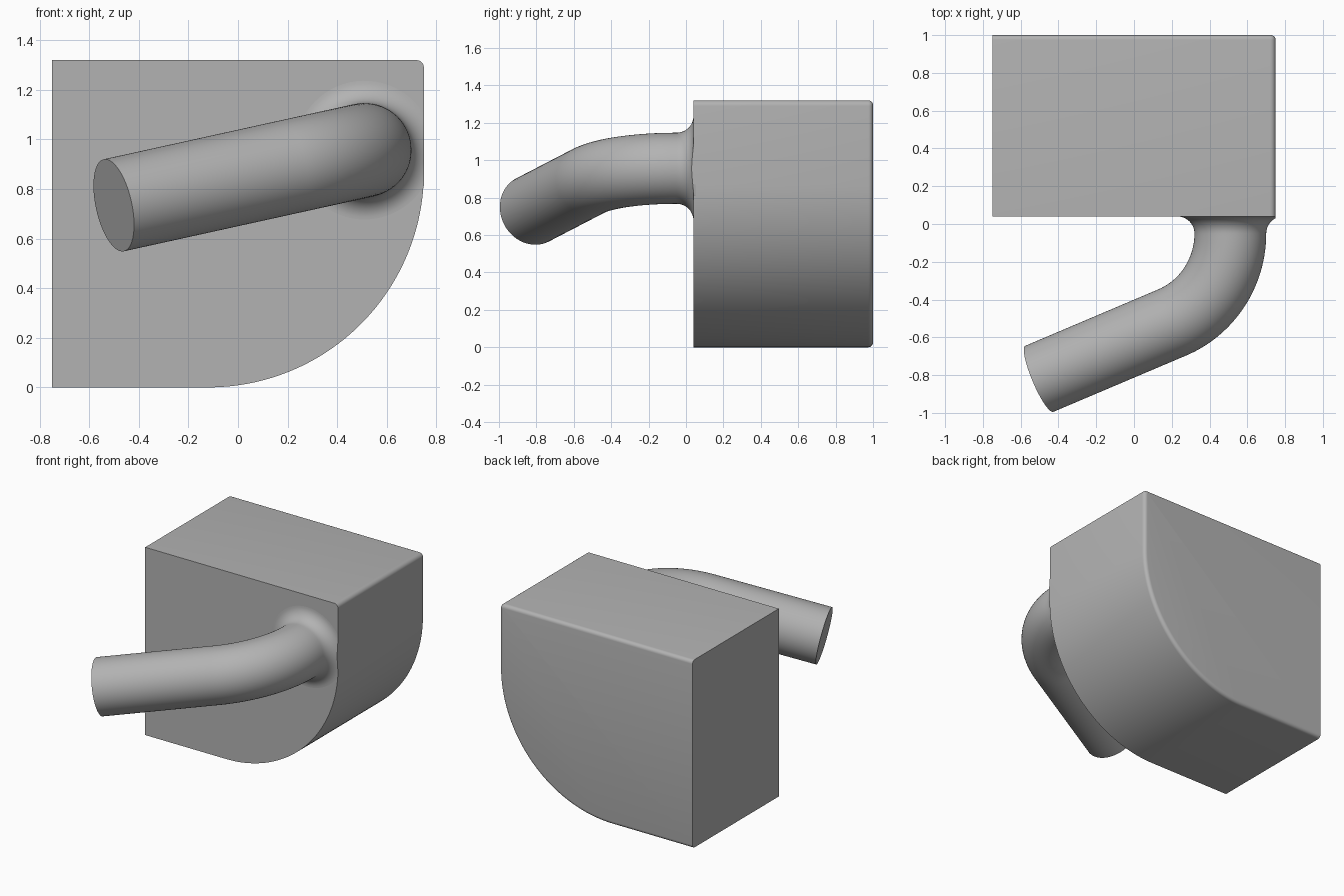
import bpy, bmesh
from math import sin, cos, pi, radians
from mathutils import Vector

cube = bpy.data.objects.get("Cube")
if cube:
    bpy.data.objects.remove(cube, do_unlink=True)

grey = bpy.data.materials.new("light grey")
grey.use_nodes = True
color = (0.45, 0.45, 0.45, 1)
grey.diffuse_color = color
grey.node_tree.nodes["Principled BSDF"].inputs["Base Color"].default_value = color


def finish(bm, name):
    bmesh.ops.recalc_face_normals(bm, faces=bm.faces)
    mesh = bpy.data.meshes.new(name)
    bm.to_mesh(mesh)
    bm.free()
    mesh.materials.append(grey)
    obj = bpy.data.objects.new(name, mesh)
    bpy.context.collection.objects.link(obj)
    bpy.ops.object.select_all(action="DESELECT")
    obj.select_set(True)
    bpy.context.view_layer.objects.active = obj
    bpy.ops.object.shade_smooth_by_angle(angle=radians(30))
    return obj


def arc(cx, cz, r, start, end, steps):
    angles = [radians(start + (end - start) * i / steps) for i in range(steps + 1)]
    return [(cx + r * cos(a), cz + r * sin(a)) for a in angles]


# Block: rounded outline extruded from front to back
SIDE, TOP, FRONT, BACK = 0.75, 1.32, 0.04, 1.0
big, small = 0.87, 0.03
outline = [(-SIDE, TOP), (-SIDE, 0)]
outline += arc(SIDE - big, big, big, -90, 0, 48)
outline += arc(SIDE - small, TOP - small, small, 0, 90, 6)
bm = bmesh.new()
face = bm.faces.new([bm.verts.new((x, FRONT, z)) for x, z in outline])
extruded = bmesh.ops.extrude_face_region(bm, geom=[face])["geom"]
bmesh.ops.translate(bm, vec=(0, BACK - FRONT, 0),
                    verts=[v for v in extruded if isinstance(v, bmesh.types.BMVert)])
# Rounded back rim, left sharp along the straight upright side
rim = [e for e in bm.edges if all(v.co.y > BACK - 0.01 for v in e.verts)
       and any(v.co.x > -SIDE + 0.01 for v in e.verts)]
bmesh.ops.bevel(bm, geom=rim, offset=0.025, segments=5, profile=0.5, affect="EDGES")
finish(bm, "block")

# Bent tube: flared root, circular bend, then a straight run
RADIUS, FILLET, BEND, RUN = 0.19, 0.09, 0.51, 0.78
TURN = radians(67.5)
SIDES = 64
start = Vector((0.51, FRONT - FILLET, 0.957))
across = Vector((-0.977, 0, -0.215)).normalized()
out = Vector((0, -1, 0))
normal = across.cross(out)

rings = [(start - out * (FILLET + 0.01), 0, RADIUS + FILLET)]
for i in range(12, 0, -1):
    t = i / 12 * pi / 2
    rings.append((start - out * FILLET * sin(t), 0, RADIUS + FILLET * (1 - cos(t))))
for i in range(33):
    a = TURN * i / 32
    rings.append((start + across * BEND * (1 - cos(a)) + out * BEND * sin(a), a, RADIUS))
heading = across * sin(TURN) + out * cos(TURN)
rings.append((rings[-1][0] + heading * RUN, TURN, RADIUS))

bm = bmesh.new()
loops = []
for centre, a, r in rings:
    side = across * cos(a) - out * sin(a)
    loops.append([bm.verts.new(centre + r * (side * cos(t) + normal * sin(t)))
                  for t in (2 * pi * k / SIDES for k in range(SIDES))])
for lower, upper in zip(loops, loops[1:]):
    for k in range(SIDES):
        n = (k + 1) % SIDES
        bm.faces.new((lower[k], lower[n], upper[n], upper[k]))
bm.faces.new(loops[0])
bm.faces.new(loops[-1])

# Trim the flare flush with the side of the block and close the cut
cut = bmesh.ops.bisect_plane(bm, geom=bm.verts[:] + bm.edges[:] + bm.faces[:],
                             plane_co=(SIDE, 0, 0), plane_no=(1, 0, 0), clear_outer=True)
edges = [e for e in cut["geom_cut"] if isinstance(e, bmesh.types.BMEdge)]
bmesh.ops.holes_fill(bm, edges=edges)
finish(bm, "bent_tube")
